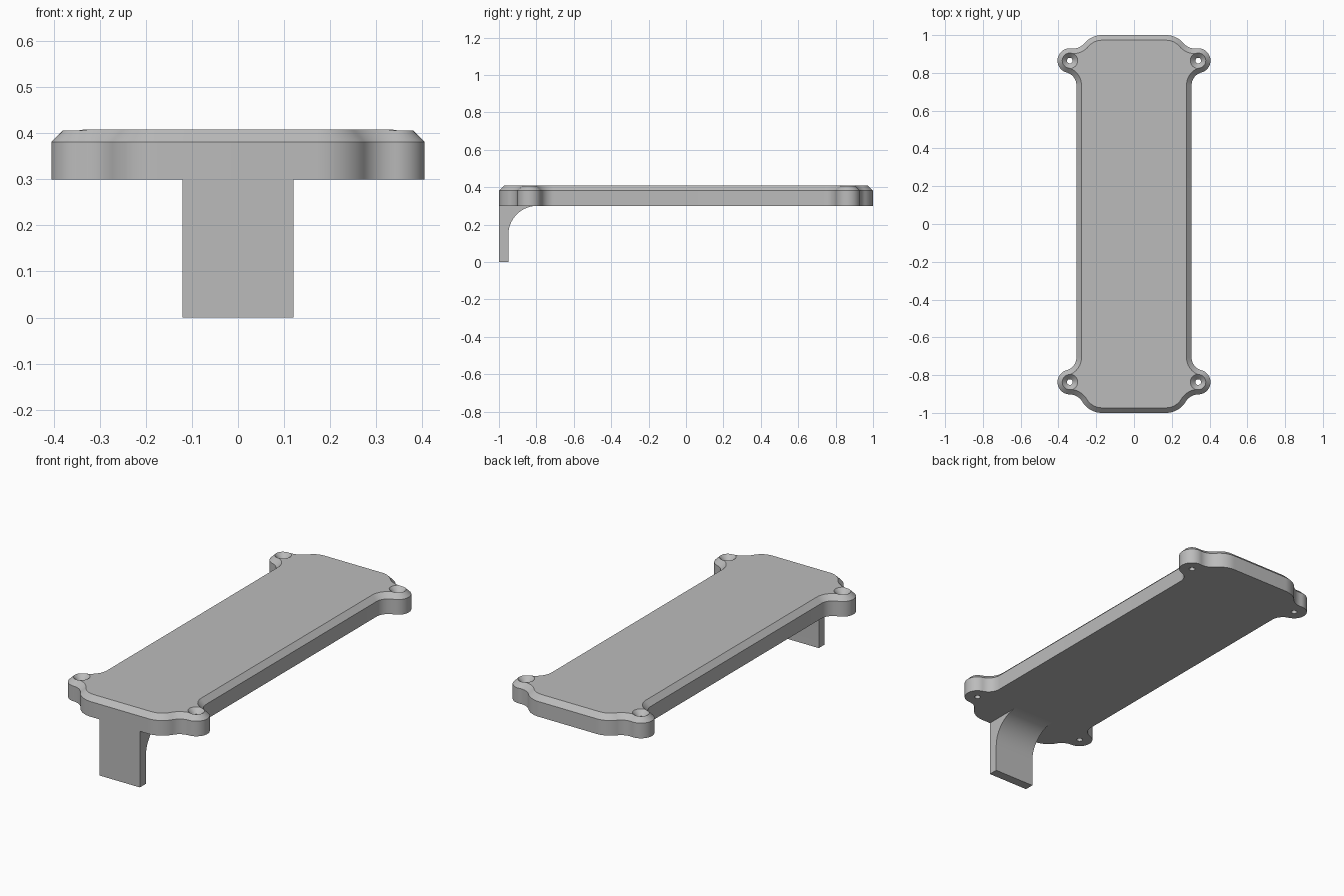
import bpy, bmesh
from math import cos, sin, pi, atan2, acos, hypot

cube = bpy.data.objects.get("Cube")
if cube:
    bpy.data.objects.remove(cube, do_unlink=True)

# Main dimensions
BOTTOM, SHOULDER, TOP = 0.30, 0.381, 0.408
CHAMFER = TOP - SHOULDER
WALL_X, LOBE_X, LOBE_R = 0.305, 0.34, 0.065
END_X, END_R = 0.17, 0.12          # rounded end corners
BLEND_R, NECK_R = 0.08, 0.07       # concave blends either side of a lobe
LOBES = {1: 0.865, -1: -0.837}     # screw lobe y at the back and front ends

grey = bpy.data.materials.new("plain grey")
grey.use_nodes = True
color = (0.5, 0.5, 0.5, 1)
grey.diffuse_color = color
grey.node_tree.nodes["Principled BSDF"].inputs["Base Color"].default_value = color


def arc(center, radius, start, end, steps=12):
    return [(center[0] + radius * cos(start + (end - start) * i / steps),
             center[1] + radius * sin(start + (end - start) * i / steps))
            for i in range(steps + 1)]


def angle(a, b):
    return atan2(b[1] - a[1], b[0] - a[0])


def corner(lobe_y, inset):
    """Tangent arcs from the flat end, round the lobe, to the side wall."""
    end, lobe = (END_X, 1 - END_R), (LOBE_X, lobe_y)
    d = hypot(lobe[0] - end[0], lobe[1] - end[1])
    a, b = END_R + BLEND_R, LOBE_R + BLEND_R
    t = angle(end, lobe) + acos((d * d + a * a - b * b) / (2 * d * a))
    blend = (end[0] + a * cos(t), end[1] + a * sin(t))
    dx = WALL_X + NECK_R - LOBE_X
    neck = (WALL_X + NECK_R, lobe_y - ((LOBE_R + NECK_R) ** 2 - dx * dx) ** 0.5)
    u, v = angle(lobe, blend), angle(lobe, neck)
    return (arc(end, END_R - inset, pi / 2, t)
            + arc(blend, BLEND_R + inset, t + pi, u + pi)[1:]
            + arc(lobe, LOBE_R - inset, u, v, 28)[1:]
            + arc(neck, NECK_R + inset, v + pi, pi)[1:])


def outline(inset):
    back = corner(LOBES[1], inset)
    front = [(x, -y) for x, y in corner(-LOBES[-1], inset)]
    half = back + front[::-1]
    return half + [(-x, y) for x, y in reversed(half)]


def loft(bm, rings):
    """Skin a stack of equal rings and cap both ends."""
    rows = [[bm.verts.new(p) for p in ring] for ring in rings]
    for low, high in zip(rows, rows[1:]):
        for i in range(len(low)):
            bm.faces.new((low[i - 1], low[i], high[i], high[i - 1]))
    bm.faces.new(rows[0])
    bm.faces.new(rows[-1])


def make_object(name, bm):
    bmesh.ops.recalc_face_normals(bm, faces=bm.faces)
    mesh = bpy.data.meshes.new(name)
    bm.to_mesh(mesh)
    bm.free()
    mesh.materials.append(grey)
    obj = bpy.data.objects.new(name, mesh)
    bpy.context.collection.objects.link(obj)
    return obj


def smooth(obj):
    bpy.ops.object.select_all(action='DESELECT')
    obj.select_set(True)
    bpy.context.view_layer.objects.active = obj
    bpy.ops.object.shade_smooth_by_angle(angle=pi / 6)


# Cover plate with a chamfered top edge
bm = bmesh.new()
loft(bm, [[(x, y, z) for x, y in outline(inset)]
          for z, inset in ((BOTTOM, 0), (SHOULDER, 0), (TOP, CHAMFER))])
plate = make_object("cover_plate", bm)

# Countersunk screw holes, one in each lobe
bm = bmesh.new()
for side in (-1, 1):
    for y in LOBES.values():
        loft(bm, [[(px, py, z) for px, py in arc((side * LOBE_X, y), r, 0, 2 * pi, 32)[:-1]]
                  for z, r in ((0.28, 0.015), (0.381, 0.015), (0.428, 0.062))])
cutter = make_object("screw_hole_cutter", bm)
cutter.hide_render = True
cut = plate.modifiers.new("screw holes", 'BOOLEAN')
cut.object = cutter
cut.operation = 'DIFFERENCE'
cut.solver = 'EXACT'
bpy.context.view_layer.objects.active = plate
bpy.ops.object.modifier_apply(modifier=cut.name)
bpy.data.objects.remove(cutter, do_unlink=True)
smooth(plate)

# Hanging tab with a curved root under the front end
R = 0.155
profile = [(-1, BOTTOM), (-1, 0), (-0.95, 0)]
profile += arc((-0.95 + R, BOTTOM - R), R, pi, pi / 2, 20)
bm = bmesh.new()
loft(bm, [[(x, y, z) for y, z in profile] for x in (-0.12, 0.12)])
smooth(make_object("front_tab", bm))
